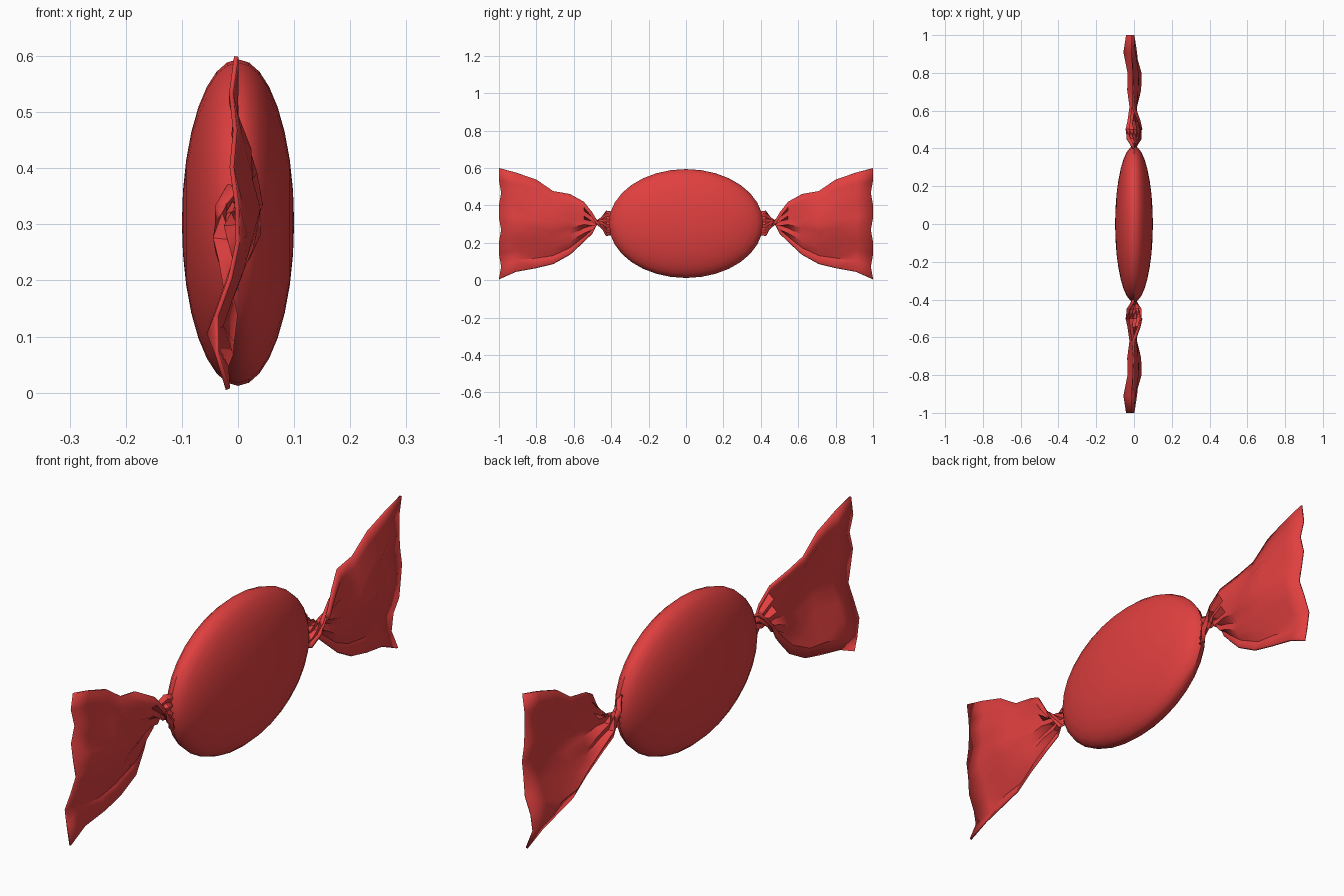
import bpy, bmesh
from math import sin, cos, radians
from mathutils import Matrix

if "Cube" in bpy.data.objects:
    bpy.data.objects.remove(bpy.data.objects["Cube"])

red = bpy.data.materials.new("red_wrap")
red.diffuse_color = (0.75, 0.05, 0.05, 1)
red.use_nodes = True
red.node_tree.nodes["Principled BSDF"].inputs["Base Color"].default_value = red.diffuse_color


def finish(obj, angle):
    obj.data.materials.append(red)
    bpy.ops.object.select_all(action='DESELECT')
    obj.select_set(True)
    bpy.context.view_layer.objects.active = obj
    bpy.ops.object.shade_smooth_by_angle(angle=radians(angle))


def make_object(name, bm):
    mesh = bpy.data.meshes.new(name)
    bm.to_mesh(mesh)
    bm.free()
    obj = bpy.data.objects.new(name, mesh)
    bpy.context.collection.objects.link(obj)
    return obj


# Candy body: flattened ellipsoid with its poles facing sideways
bm = bmesh.new()
bmesh.ops.create_uvsphere(bm, u_segments=32, v_segments=16, radius=1)
bm.transform(Matrix.Translation((0, 0, 0.303))
             @ Matrix.Diagonal((0.1, 0.413, 0.291, 1))
             @ Matrix.Rotation(radians(90), 4, 'Y'))
finish(make_object("candy_body", bm), 40)

# Wrapper folds: sideways offsets from bottom edge to top edge
END = [-0.018, -0.038, -0.038, -0.014, 0.0, -0.002, -0.011, -0.005, -0.012, -0.003]
OUTER = [-0.02, -0.052, -0.03, -0.01, 0.012, 0.004, -0.01, 0.004, -0.012, -0.003]
MID = [-0.012, -0.03, -0.012, 0.008, 0.022, 0.036, 0.022, 0.02, -0.004, -0.004]
INNER = [-0.008, -0.016, 0.0, -0.004, 0.008, 0.012, 0.004, 0.014, 0.0, -0.004]
FLAT = [0.0] * 10

# Wrapper stations: y, bottom z, top z, twist in degrees, pleat depth, folds
STATIONS = [
    (0.395, 0.245, 0.365, 180, 0.004, FLAT),
    (0.425, 0.235, 0.372, 168, 0.006, FLAT),
    (0.450, 0.262, 0.352, 130, 0.008, FLAT),
    (0.475, 0.272, 0.346, 90, 0.009, FLAT),
    (0.500, 0.240, 0.370, 42, 0.010, FLAT),
    (0.545, 0.205, 0.420, 16, 0.008, FLAT),
    (0.620, 0.138, 0.460, 0, 0.004, INNER),
    (0.710, 0.088, 0.476, 0, 0.002, MID),
    (0.800, 0.066, 0.538, 0, 0.0, MID),
    (0.910, 0.046, 0.575, 0, 0.0, OUTER),
    (1.000, 0.006, 0.599, 0, 0.0, END),
]


# Twisted wrapper end: a pleated sheet, side is +1 or -1 along y
def wrapper_end(name, side):
    bm = bmesh.new()
    rows = []
    for i, (y, low, high, twist, pleat, folds) in enumerate(STATIONS):
        a = radians(twist)
        mid, half = (low + high) / 2, (high - low) / 2
        row = []
        for j, fold in enumerate(folds):
            t = half * (2 * j / (len(folds) - 1) - 1)
            n = fold + pleat * (-1) ** j
            x = t * sin(a) + n * cos(a)
            z = mid + t * cos(a) - n * sin(a)
            scallop = 0.012 * (j % 3 == 1) if i == len(STATIONS) - 1 else 0
            row.append(bm.verts.new((x, side * (y - scallop), z)))
        rows.append(row)
    for r, s in zip(rows, rows[1:]):
        for j in range(len(r) - 1):
            bm.faces.new((r[j], r[j + 1], s[j + 1], s[j]))
    bmesh.ops.recalc_face_normals(bm, faces=bm.faces)
    obj = make_object(name, bm)
    thick = obj.modifiers.new("thickness", 'SOLIDIFY')
    thick.thickness = 0.008
    thick.offset = 0
    finish(obj, 35)


wrapper_end("front_wrapper_end", -1)
wrapper_end("back_wrapper_end", 1)
